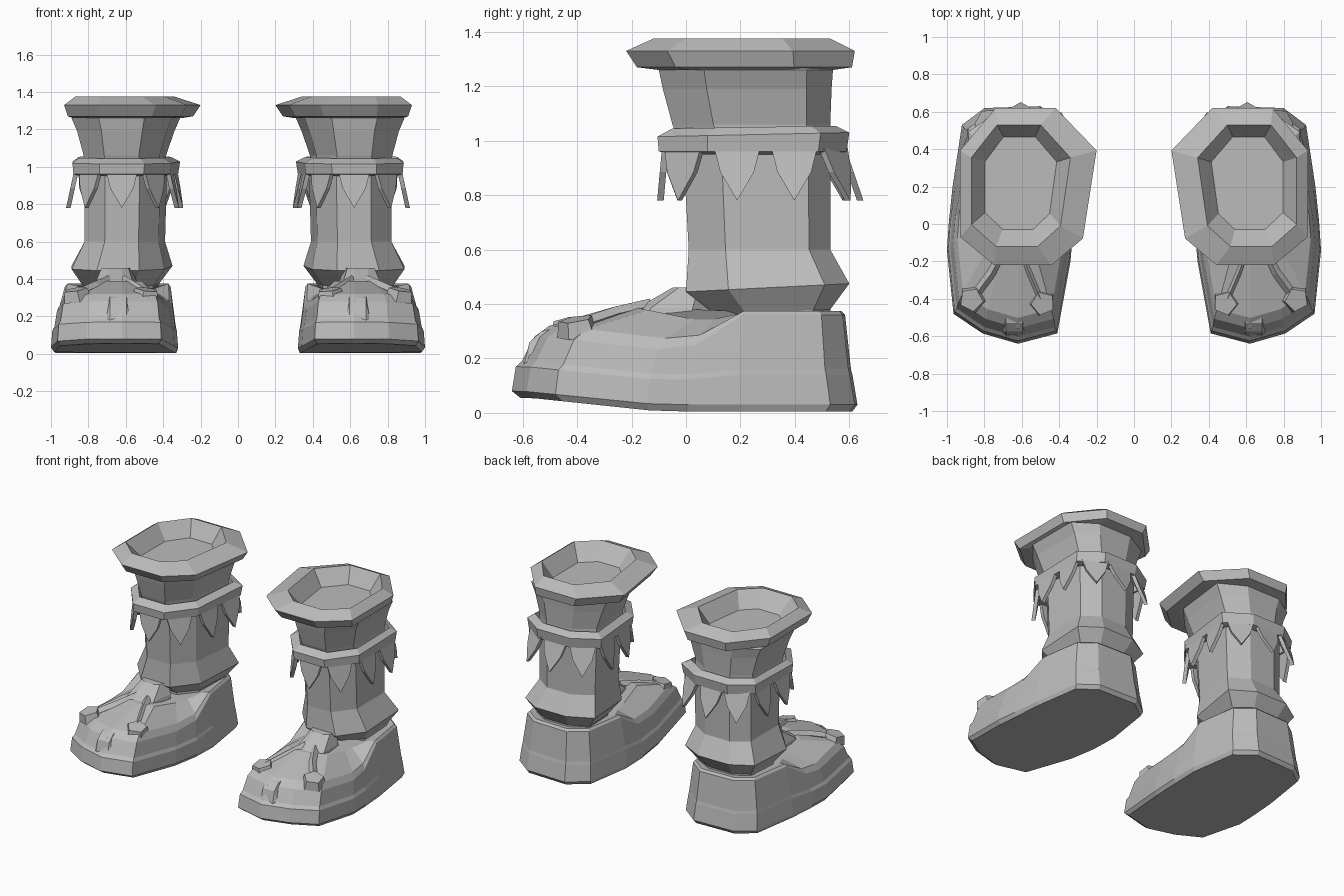
import bpy, bmesh
from mathutils import Vector, Matrix

cube = bpy.data.objects.get("Cube")
if cube:
    bpy.data.objects.remove(cube)

grey = bpy.data.materials.new("plain_grey")
grey.use_nodes = True
grey.diffuse_color = (0.5, 0.5, 0.5, 1)
grey.node_tree.nodes["Principled BSDF"].inputs["Base Color"].default_value = (0.5, 0.5, 0.5, 1)


def finish(name, data):
    """Link a part and mirror it to the other boot."""
    data.materials.append(grey)
    obj = bpy.data.objects.new(name, data)
    bpy.context.collection.objects.link(obj)
    obj.modifiers.new("other_boot", "MIRROR").use_axis[0] = True
    return obj


def mesh_part(name, bm):
    bmesh.ops.recalc_face_normals(bm, faces=bm.faces)
    mesh = bpy.data.meshes.new(name)
    bm.to_mesh(mesh)
    bm.free()
    return finish(name, mesh)


def loft(bm, rings, closed=False):
    """Skin rings of points; cap the ends, or join last to first."""
    loops = [[bm.verts.new(p) for p in ring] for ring in rings]
    pairs = list(zip(loops, loops[1:]))
    if closed:
        pairs.append((loops[-1], loops[0]))
    else:
        bm.faces.new(loops[0])
        bm.faces.new(loops[-1])
    for a, b in pairs:
        for i in range(len(a)):
            j = (i + 1) % len(a)
            bm.faces.new((a[i], a[j], b[j], b[i]))


# Lopsided octagons, in unit coordinates, for the rim and for the leg below it
RIM = [(1, .73), (.74, 1), (.3, 1), (0, .73), (.1, .17), (.33, 0), (.75, 0), (1, .18)]
LEG = [(1, .85), (.74, 1), (.3, 1), (0, .85), (.08, .25), (.33, 0), (.75, 0), (1, .26)]


def ring(shape, x0, x1, y0, y1, z, rise=0):
    """Octagon ring; rise lifts its back edge."""
    return [Vector((x0 + (x1 - x0) * u, y0 + (y1 - y0) * v, z + rise * v)) for u, v in shape]


def leg_part(name, shape, rows, closed=False):
    bm = bmesh.new()
    loft(bm, [ring(shape, *row) for row in rows], closed)
    mesh_part(name, bm)


# Leg with flared ankle and widening top
leg_part("shaft", LEG, [
    (.42, .83, .11, .53, .33), (.42, .83, .11, .53, .36, .02), (.35, .89, 0, .6, .445, .03),
    (.39, .82, .01, .53, .6), (.38, .82, -.01, .53, .96), (.385, .825, -.05, .53, 1.06),
    (.34, .86, -.085, .535, 1.19), (.31, .89, -.1, .54, 1.26), (.35, .86, -.1, .52, 1.27)])

# Thick rolled rim around the opening
leg_part("cuff", RIM, [
    (.3, .88, -.1, .54, 1.26), (.24, .91, -.18, .61, 1.27), (.2, .93, -.22, .62, 1.33),
    (.34, .87, -.12, .53, 1.375), (.42, .79, -.02, .46, 1.26)], True)

# Strap ring
leg_part("strap", LEG, [
    (.36, .84, -.02, .55, .95), (.32, .88, -.1, .59, .96), (.31, .885, -.105, .6, 1.015, .015),
    (.36, .85, -.05, .55, 1.045, .01)], True)

# Pointed fringe hung along the strap
path = ring(LEG, .335, .865, -.075, .575, .965)
edges = [(a, path[(i + 1) % 8]) for i, a in enumerate(path)]
lengths = [(b - a).length for a, b in edges]
front_middle = sum(lengths[:5]) + lengths[5] / 2


def along(distance):
    distance %= sum(lengths)
    for (a, b), length in zip(edges, lengths):
        if distance <= length:
            return a.lerp(b, distance / length)
        distance -= length
    return path[0].copy()


bm = bmesh.new()
for offset in (0, .2, -.2, .42, -.42, .63, -.63, .82, -.82, 1):
    s = front_middle + offset
    side = (along(s + .08) - along(s - .08)).normalized()
    out = side.cross(Vector((0, 0, 1)))
    splay = out * (.04 + .023 * out.y)
    # Half-width and drop of each point around the tooth
    shape = [along(s) + side * w + Vector((0, 0, -drop)) + splay * drop / .185
             for w, drop in ((-.085, -.01), (-.062, .08), (0, .185), (.062, .08), (.085, -.01))]
    loft(bm, [[p - out * .01 for p in shape], [p + out * .014 for p in shape]])
mesh_part("fringe", bm)

# Shoe: one plan outline scaled through stacked levels
OUTLINE = [(.62, -.64), (.81, -.585), (.965, -.48), (1, -.14), (.99, .01), (.97, .2), (.92, .53),
           (.8, .62), (.5, .63), (.37, .53), (.32, .2), (.32, .01), (.34, -.2), (.41, -.585)]


def clamp(v):
    return max(0, min(1, v))


def shoe_ring(front_scale, back_scale, front_z, back_z, centre=(.65, 0)):
    points = []
    for x, y in OUTLINE:
        t = clamp((y + .02) / .2)
        k = front_scale + (back_scale - front_scale) * t
        z = front_z + (back_z - front_z) * t + .05 * clamp((-y - .1) / .5)
        points.append((centre[0] + (x - centre[0]) * k, centre[1] + (y - centre[1]) * k, z))
    return points


bm = bmesh.new()
loft(bm, [
    shoe_ring(.95, .97, .005, .005), shoe_ring(1, 1, .03, .03),
    shoe_ring(.98, .965, .12, .14, (.64, .1)), shoe_ring(.95, .955, .14, .16, (.64, .1)),
    shoe_ring(.91, .87, .23, .36, (.63, .28)), shoe_ring(.85, .83, .27, .375, (.63, .28)),
    shoe_ring(.5, .7, .34, .365, (.62, .2))])
mesh_part("shoe", bm)

# Raised seam over the toe
bm = bmesh.new()
seam = [(-.6, .16), (-.575, .26), (-.53, .3), (-.42, .325), (-.18, .385)]
loft(bm, [[(.58, y, z - .05), (.7, y, z - .05), (.685, y, z), (.595, y, z)] for y, z in seam])
mesh_part("toe_seam", bm)

# Knot on the instep
leg_part("knot", RIM, [(.53, .77, -.22, .1, .33), (.54, .76, -.18, .1, .385), (.57, .73, -.05, .08, .46)])

# Laces
laces = bpy.data.curves.new("laces", "CURVE")
laces.dimensions = "3D"
laces.bevel_depth = .025
laces.bevel_resolution = 0
laces.use_fill_caps = True
for points in ([(.61, -.13, .395), (.56, -.26, .365), (.5, -.4, .325)],
               [(.69, -.13, .395), (.76, -.26, .365), (.85, -.38, .325)]):
    spline = laces.splines.new("POLY")
    spline.points.add(len(points) - 1)
    for target, p in zip(spline.points, points):
        target.co = (*p, 1)
    spline.use_smooth = False
finish("laces", laces)

# Five-sided lace ends
bm = bmesh.new()
for x, y, turn in ((.49, -.42, .3), (.865, -.4, .9)):
    made = bmesh.ops.create_cone(bm, cap_ends=True, segments=5, radius1=.08, radius2=.065, depth=.06)
    tilt = Vector((x - .65, -.2, 1.2)).to_track_quat("Z", "Y").to_matrix()
    bmesh.ops.rotate(bm, verts=made["verts"], matrix=tilt @ Matrix.Rotation(turn, 3, "Z"))
    bmesh.ops.translate(bm, verts=made["verts"], vec=(x, y, .315))
mesh_part("lace_ends", bm)
